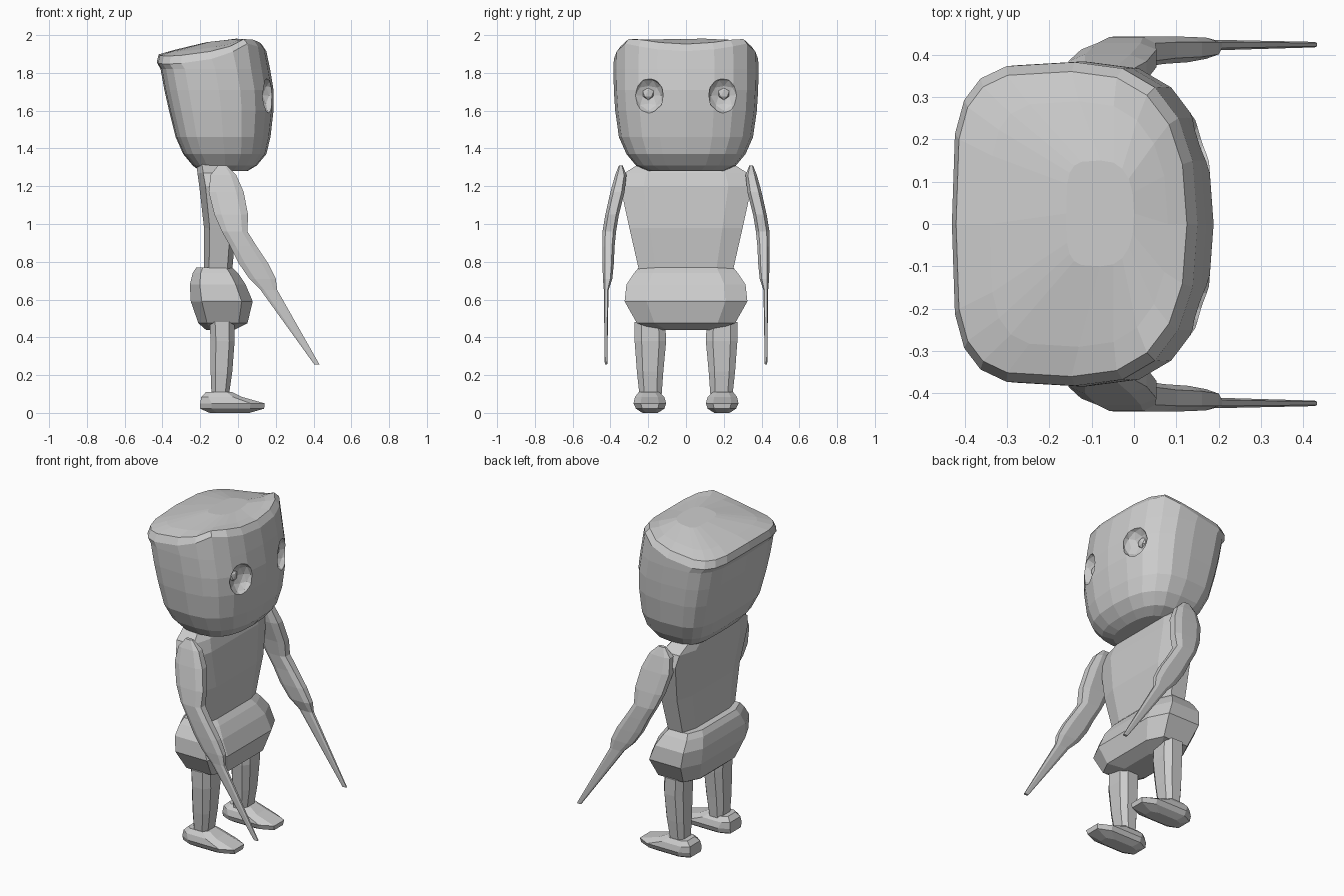
import bpy, bmesh, math
from mathutils import Vector


def make_object(name, bm):
    bmesh.ops.recalc_face_normals(bm, faces=bm.faces[:])
    mesh = bpy.data.meshes.new(name)
    bm.to_mesh(mesh)
    bm.free()
    obj = bpy.data.objects.new(name, mesh)
    bpy.context.collection.objects.link(obj)
    return obj


def loft(name, sections, sides=8, front=4, back=4, side=1, turn=0.5, shape=None):
    """Stack rounded-box rings given as (z, x0, x1, y0, y1); side=-1 mirrors in y."""
    bm = bmesh.new()
    step = 2 * math.pi / sides
    rings = []
    for z, x0, x1, y0, y1 in sections:
        ring = []
        for i in range(sides):
            a = (i + turn) * step
            c, s = math.cos(a), math.sin(a)
            p = front if c > 0 else back
            top = math.cos(turn * step) ** (2 / p)
            u = math.copysign(min(1, abs(c) ** (2 / p) / top), c)
            v = math.copysign(min(1, abs(s) ** (2 / p) / top), s)
            co = Vector(((x0 + x1) / 2 + u * (x1 - x0) / 2,
                         side * ((y0 + y1) / 2 + v * (y1 - y0) / 2), z))
            ring.append(bm.verts.new(shape(co) if shape else co))
        rings.append(ring)
    for r, q in zip(rings, rings[1:]):
        for i in range(sides):
            j = (i + 1) % sides
            bm.faces.new((r[i], r[j], q[j], q[i]))
    bm.faces.new(rings[0])
    bm.faces.new(rings[-1])
    return make_object(name, bm)


def ball(name, loc, radii, sub=1):
    bm = bmesh.new()
    bmesh.ops.create_icosphere(bm, subdivisions=sub, radius=1)
    for v in bm.verts:
        v.co = Vector([c * r + l for c, r, l in zip(v.co, radii, loc)])
    return make_object(name, bm)


# Head: rim dips along the sides and rises into points at the face corners
def crown(co):
    if co.z > 1.87:
        edge = (co.y / 0.38) ** 2
        co.z += 0.1 * (co.x + 0.1)
        co.z += edge * (0.07 * max(0, min(1, (co.x + 0.05) / 0.1))
                        - 0.02 * max(0, min(1, -(co.x + 0.05) / 0.15)))
    return co


head = loft("head", [
    (1.28, -0.20, 0.05, -0.20, 0.20),
    (1.31, -0.24, 0.10, -0.265, 0.265),
    (1.37, -0.29, 0.15, -0.315, 0.315),
    (1.46, -0.33, 0.172, -0.355, 0.355),
    (1.60, -0.365, 0.188, -0.375, 0.375),
    (1.71, -0.39, 0.188, -0.382, 0.382),
    (1.82, -0.41, 0.17, -0.384, 0.384),
    (1.89, -0.43, 0.15, -0.382, 0.382),
    (1.93, -0.42, 0.125, -0.36, 0.36),
    (1.945, -0.34, 0.08, -0.29, 0.29),
    (1.97, -0.16, 0.0, -0.10, 0.15),
], sides=20, front=2.5, back=4, turn=0, shape=crown)

# Eye sockets cut into the face, with a small eye in each
for s in (-1, 1):
    cutter = ball("eye_socket_cutter", (0.165, s * 0.20, 1.68), (0.06, 0.085, 0.095), 2)
    cutter.hide_render = True
    mod = head.modifiers.new("socket", 'BOOLEAN')
    mod.operation = 'DIFFERENCE'
    mod.object = cutter
    mod.solver = 'EXACT'
    bpy.context.view_layer.objects.active = head
    bpy.ops.object.modifier_apply(modifier=mod.name)
    bpy.data.objects.remove(cutter)
    ball("eye", (0.108, s * 0.20, 1.69), (0.018, 0.035, 0.035))

# Torso
loft("torso", [
    (0.68, -0.17, -0.03, -0.24, 0.24),
    (0.76, -0.18, -0.03, -0.25, 0.25),
    (0.98, -0.18, -0.01, -0.30, 0.30),
    (1.20, -0.205, -0.02, -0.348, 0.348),
    (1.27, -0.215, -0.04, -0.325, 0.325),
    (1.33, -0.22, -0.07, -0.23, 0.23),
])

# Hips
loft("hips", [
    (0.44, -0.17, -0.02, -0.16, 0.16),
    (0.475, -0.21, 0.05, -0.26, 0.26),
    (0.59, -0.25, 0.078, -0.325, 0.325),
    (0.68, -0.255, 0.04, -0.315, 0.315),
    (0.74, -0.24, 0.0, -0.275, 0.275),
    (0.77, -0.22, -0.03, -0.25, 0.25),
])

for s, label in ((1, "left"), (-1, "right")):
    # Leg
    loft(label + "_leg", [
        (0.08, -0.14, -0.05, 0.13, 0.245),
        (0.22, -0.145, -0.03, 0.12, 0.26),
        (0.38, -0.145, -0.018, 0.105, 0.272),
        (0.48, -0.15, -0.02, 0.11, 0.272),
    ], front=3, back=3, side=s)
    # Foot
    loft(label + "_foot", [
        (0.00, -0.15, 0.06, 0.15, 0.23),
        (0.022, -0.20, 0.138, 0.115, 0.265),
        (0.05, -0.20, 0.142, 0.105, 0.278),
        (0.085, -0.195, 0.02, 0.115, 0.27),
        (0.11, -0.17, -0.03, 0.14, 0.25),
    ], front=3, back=4, side=s)
    # Arm ending in a long tapered spike
    loft(label + "_arm", [
        (1.31, -0.105, -0.06, 0.335, 0.355),
        (1.26, -0.145, -0.01, 0.315, 0.375),
        (1.17, -0.155, 0.03, 0.325, 0.40),
        (1.05, -0.125, 0.053, 0.355, 0.427),
        (0.96, -0.085, 0.05, 0.37, 0.442),
        (0.88, -0.04, 0.10, 0.378, 0.443),
        (0.79, 0.005, 0.16, 0.382, 0.442),
        (0.71, 0.06, 0.20, 0.39, 0.44),
        (0.65, 0.12, 0.208, 0.41, 0.435),
        (0.255, 0.405, 0.432, 0.417, 0.43),
    ], front=3.2, back=3.2, side=s)
